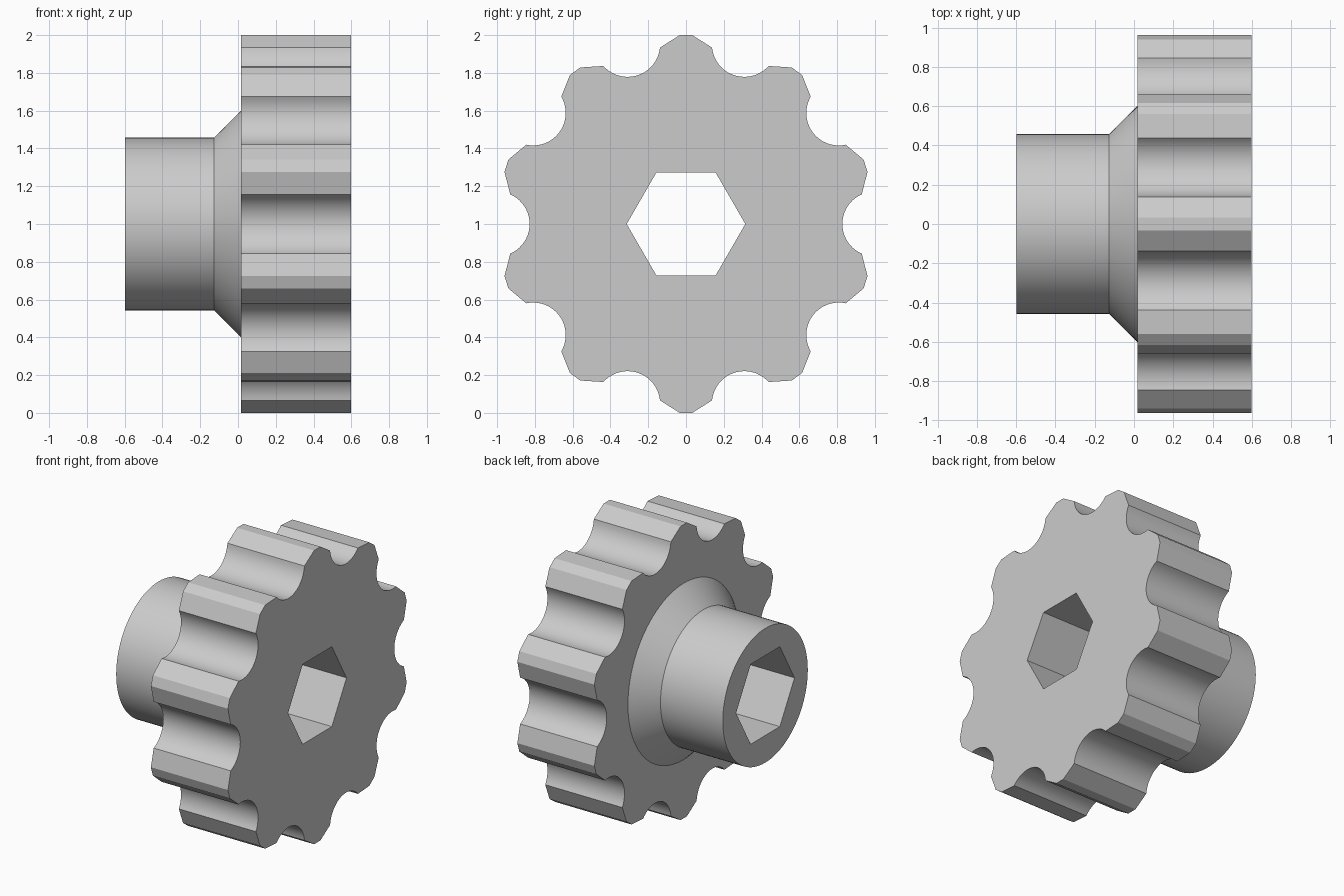
import bpy, bmesh
from math import sin, cos, pi, radians, atan2
from mathutils import Vector

cube = bpy.data.objects.get("Cube")
if cube:
    bpy.data.objects.remove(cube, do_unlink=True)

TEETH = 10
TIP_RADIUS, ROLLER_RADIUS = 1.0, 0.172
X_HUB, X_CONE, X_BACK, X_FRONT = -0.597, -0.128, 0.017, 0.597
HUB_RADIUS, CONE_RADIUS, BORE_RADIUS = 0.457, 0.6, 0.314

steel = bpy.data.materials.new("grey_steel")
steel.use_nodes = True
steel.diffuse_color = (0.6, 0.6, 0.6, 1)
steel.node_tree.nodes["Principled BSDF"].inputs["Base Color"].default_value = (0.6, 0.6, 0.6, 1)


def circle(radius, count):
    return [(radius * cos(2 * pi * i / count), radius * sin(2 * pi * i / count))
            for i in range(count)]


def tooth_profile(steps=20):
    """Roller seats scooped out of a disc, with a narrow flat on each tooth tip."""
    points = []
    seat_end = Vector((0.931, 0.157))
    sweep = atan2(seat_end.y, TIP_RADIUS - seat_end.x)
    tip = pi / TEETH - radians(1.95)
    for tooth in range(TEETH):
        turn = 2 * pi * tooth / TEETH
        seat = []
        for i in range(steps + 1):
            a = sweep * (2 * i / steps - 1)
            seat.append((TIP_RADIUS - ROLLER_RADIUS * cos(a), ROLLER_RADIUS * sin(a)))
        first = (TIP_RADIUS * cos(tip), -TIP_RADIUS * sin(tip))
        last = (first[0], -first[1])
        for u, v in [first] + seat + [last]:
            points.append((u * cos(turn) - v * sin(turn), u * sin(turn) + v * cos(turn)))
    return points


bm = bmesh.new()


def ring(points, x):
    verts = [bm.verts.new((x, y, z + 1)) for y, z in points]
    edges = [bm.edges.new((v, verts[i - 1])) for i, v in enumerate(verts)]
    return verts, edges


def wall(a, b):
    for i in range(len(a[0])):
        bm.faces.new((a[0][i - 1], a[0][i], b[0][i], b[0][i - 1]))


def cap(outer, inner, direction):
    bmesh.ops.triangle_fill(bm, use_beauty=True, edges=outer[1] + inner[1],
                            normal=(direction, 0, 0))


# Toothed wheel
teeth = tooth_profile()
wheel_back, wheel_front = ring(teeth, X_BACK), ring(teeth, X_FRONT)
wall(wheel_back, wheel_front)

# Round hub with a flared shoulder
hub_end = ring(circle(HUB_RADIUS, 96), X_HUB)
hub_neck = ring(circle(HUB_RADIUS, 96), X_CONE)
shoulder = ring(circle(CONE_RADIUS, 96), X_BACK)
wall(hub_end, hub_neck)
wall(hub_neck, shoulder)

# Hexagonal through bore
bore_back = ring(circle(BORE_RADIUS, 6), X_HUB)
bore_front = ring(circle(BORE_RADIUS, 6), X_FRONT)
wall(bore_back, bore_front)

# Flat end faces
cap(wheel_front, bore_front, 1)
cap(wheel_back, shoulder, -1)
cap(hub_end, bore_back, -1)

bmesh.ops.recalc_face_normals(bm, faces=bm.faces)
mesh = bpy.data.meshes.new("sprocket")
bm.to_mesh(mesh)
bm.free()
mesh.materials.append(steel)
sprocket = bpy.data.objects.new("sprocket", mesh)
bpy.context.collection.objects.link(sprocket)

bpy.ops.object.select_all(action='DESELECT')
sprocket.select_set(True)
bpy.context.view_layer.objects.active = sprocket
bpy.ops.object.shade_smooth_by_angle(angle=radians(20))
